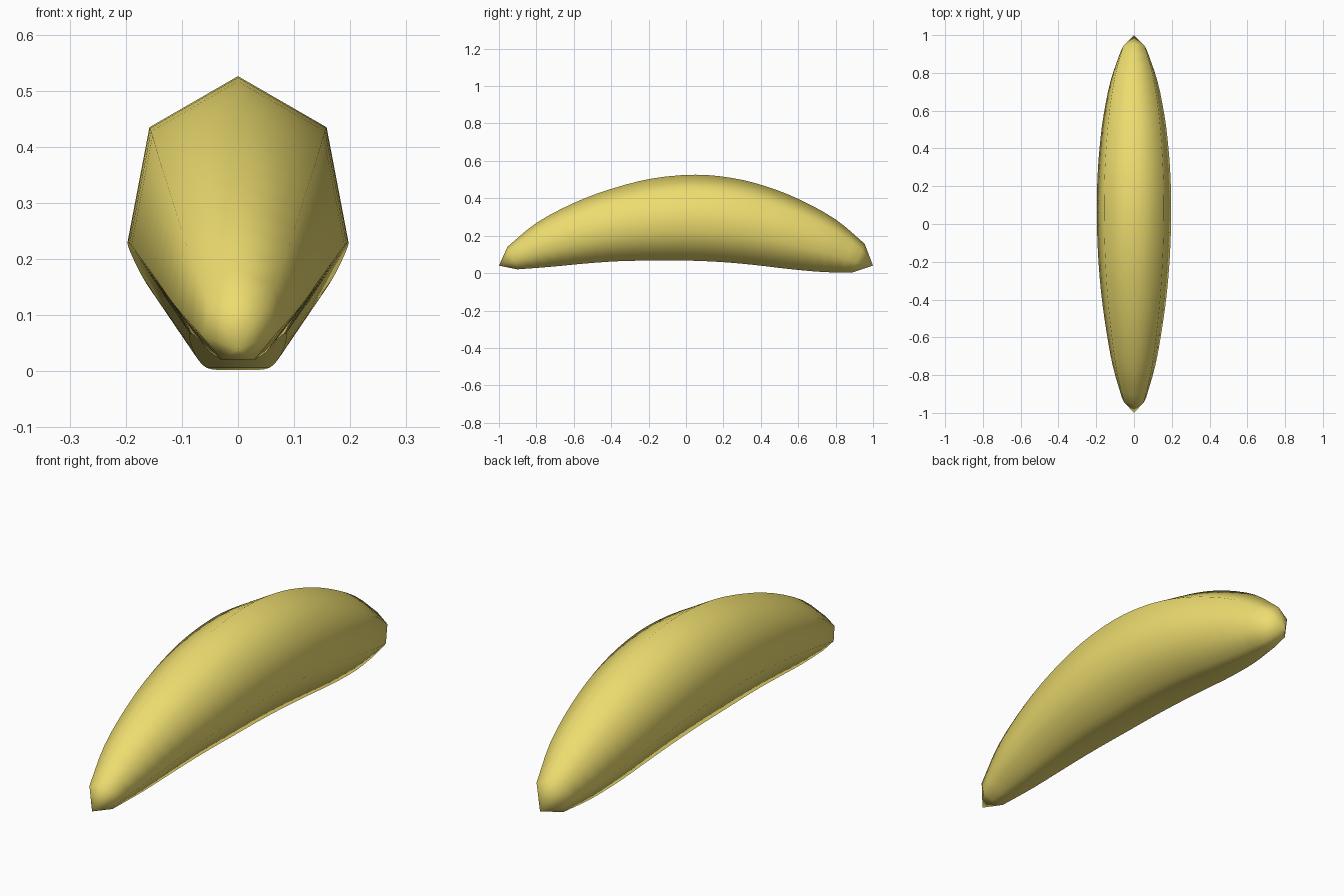
import bpy, bmesh, math

if "Cube" in bpy.data.objects:
    bpy.data.objects.remove(bpy.data.objects["Cube"])

# Key rings along the fruit: top y, top z, bottom y, bottom z, half width
KEYS = [
    (-0.955, 0.140, -0.900, 0.020, 0.066),
    (-0.800, 0.268, -0.720, 0.034, 0.116),
    (-0.600, 0.375, -0.530, 0.052, 0.152),
    (-0.400, 0.450, -0.350, 0.064, 0.178),
    (-0.180, 0.506, -0.160, 0.067, 0.195),
    (0.050, 0.526, 0.040, 0.066, 0.202),
    (0.250, 0.508, 0.220, 0.057, 0.199),
    (0.430, 0.463, 0.390, 0.041, 0.187),
    (0.610, 0.392, 0.550, 0.022, 0.166),
    (0.800, 0.287, 0.730, 0.006, 0.128),
    (0.955, 0.157, 0.885, 0.002, 0.074),
]
SIDES, STEPS = 7, 3


def spline(p0, p1, p2, p3, t):
    return tuple(0.5 * (2 * b + (c - a) * t + (2 * a - 5 * b + 4 * c - d) * t * t
                        + (3 * b - a - 3 * c + d) * t ** 3)
                 for a, b, c, d in zip(p0, p1, p2, p3))


def extend(a, b):
    return tuple(2 * i - j for i, j in zip(a, b))


# Smoothly interpolated stations
pts = [extend(KEYS[0], KEYS[1])] + KEYS + [extend(KEYS[-1], KEYS[-2])]
stations = [spline(*pts[i:i + 4], s / STEPS)
            for i in range(len(KEYS) - 1) for s in range(STEPS)] + [KEYS[-1]]

# Seven-sided rings, point up
bm = bmesh.new()
low = math.cos(math.pi / SIDES)
rings = []
for yt, zt, yb, zb, w in stations:
    ring = []
    for k in range(SIDES):
        a = 2 * math.pi * k / SIDES
        f = (math.cos(a) + low) / (1 + low)
        ring.append(bm.verts.new((w * math.sin(a), yb + (yt - yb) * f, zb + (zt - zb) * f)))
    rings.append(ring)

# Skin and pointed ends
for r, q in zip(rings, rings[1:]):
    for k in range(SIDES):
        n = (k + 1) % SIDES
        bm.faces.new((r[k], r[n], q[n], q[k]))
for ring, y in ((rings[0], -1), (rings[-1], 1)):
    tip = bm.verts.new((0, y, 0.04))
    for k in range(SIDES):
        bm.faces.new((ring[k], ring[(k + 1) % SIDES], tip))
bmesh.ops.recalc_face_normals(bm, faces=bm.faces)

mesh = bpy.data.meshes.new("banana")
bm.to_mesh(mesh)
bm.free()
mesh.shade_smooth()
banana = bpy.data.objects.new("banana", mesh)
bpy.context.collection.objects.link(banana)

# Yellow peel
peel = bpy.data.materials.new("peel")
peel.diffuse_color = (0.85, 0.72, 0.16, 1)
peel.use_nodes = True
peel.node_tree.nodes["Principled BSDF"].inputs["Base Color"].default_value = peel.diffuse_color
mesh.materials.append(peel)
